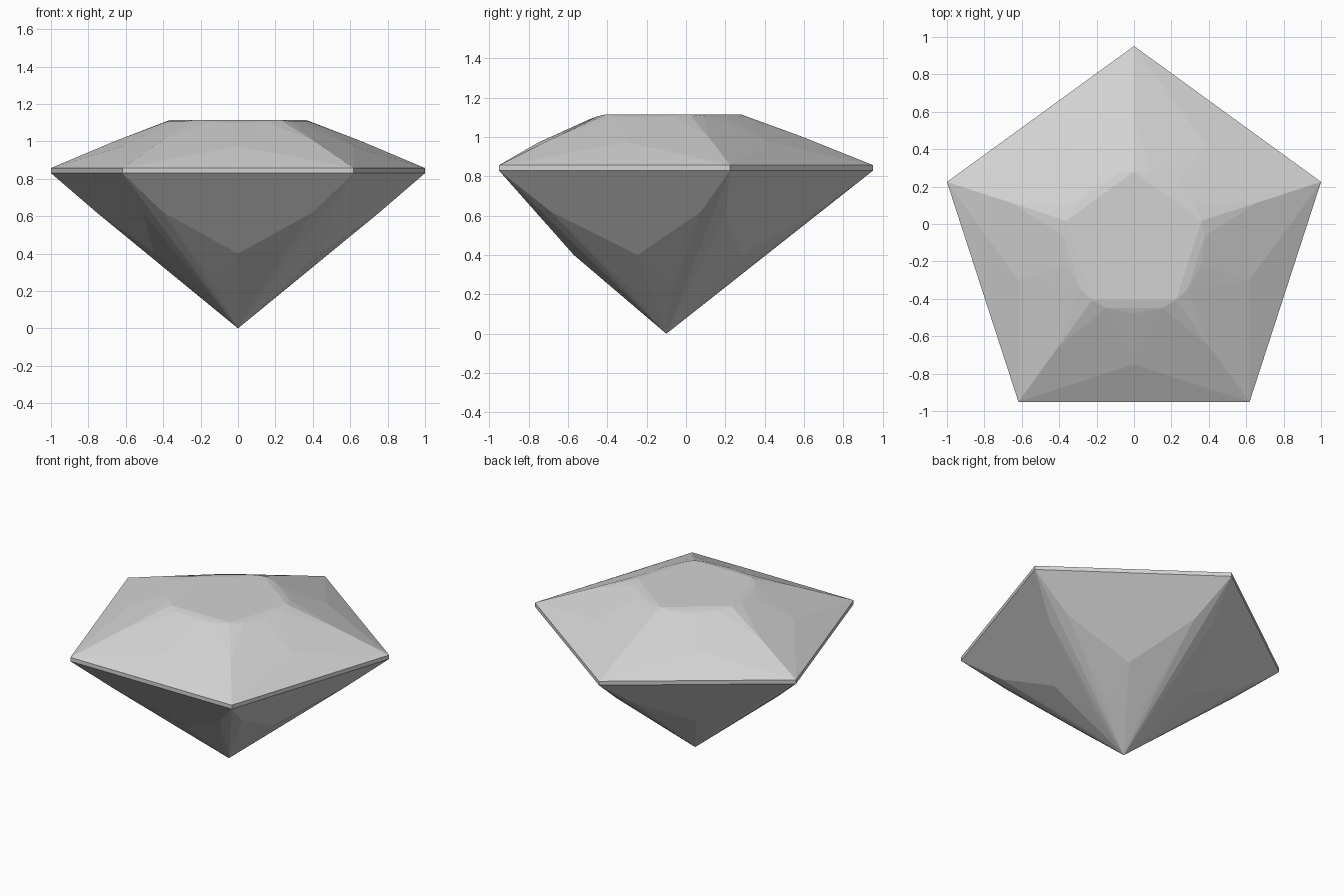
import bpy, bmesh
from math import sin, cos, radians

cube = bpy.data.objects.get("Cube")
if cube:
    bpy.data.objects.remove(cube)

SIDES = 5
CENTRE_Y = -0.10
GIRDLE_R = 1.0515

# Facet corners of one side: angle from the side's middle, radius, height
CORNER = 36
facet_points = [
    (CORNER, 0.38, 1.115),      # table corner
    (CORNER, 0.69, 1.002),      # tip of the crown kite
    (CORNER, GIRDLE_R, 0.857),  # upper girdle
    (CORNER, GIRDLE_R, 0.83),   # lower girdle
    (0, 0.38, 1.095),           # crown facet top
    (0, 0.65, 0.973),           # crown facet middle
    (0, 0.47, 0.40),            # pavilion facet tip
]
for sign in (-1, 1):
    facet_points += [
        (sign * 23.2, 0.38, 1.106),   # crown kite shoulder
        (sign * 31, 0.776, 0.62),     # pavilion facet shoulder
        (sign * 24.6, 0.268, 0.22),   # lower pavilion kite
    ]

# Cut stone: the facets are the hull of all corners, repeated round the axis
bm = bmesh.new()
bm.verts.new((0, CENTRE_Y, 0))
for side in range(SIDES):
    for offset, r, z in facet_points:
        a = radians(-90 + side * 360 / SIDES + offset)
        bm.verts.new((r * cos(a), CENTRE_Y + r * sin(a), z))

hull = bmesh.ops.convex_hull(bm, input=bm.verts[:])
loose = {e for e in hull["geom_interior"] + hull["geom_unused"]
         if isinstance(e, bmesh.types.BMVert)}
bmesh.ops.delete(bm, geom=list(loose), context='VERTS')
bmesh.ops.dissolve_limit(bm, angle_limit=radians(0.6),
                         verts=bm.verts[:], edges=bm.edges[:])
bmesh.ops.recalc_face_normals(bm, faces=bm.faces[:])

mesh = bpy.data.meshes.new("cut_gem")
bm.to_mesh(mesh)
bm.free()
gem = bpy.data.objects.new("cut_gem", mesh)
bpy.context.collection.objects.link(gem)

# Plain grey stone
colour = (0.65, 0.65, 0.65, 1)
grey = bpy.data.materials.new("light_grey")
grey.use_nodes = True
grey.diffuse_color = colour
grey.node_tree.nodes["Principled BSDF"].inputs["Base Color"].default_value = colour
mesh.materials.append(grey)
